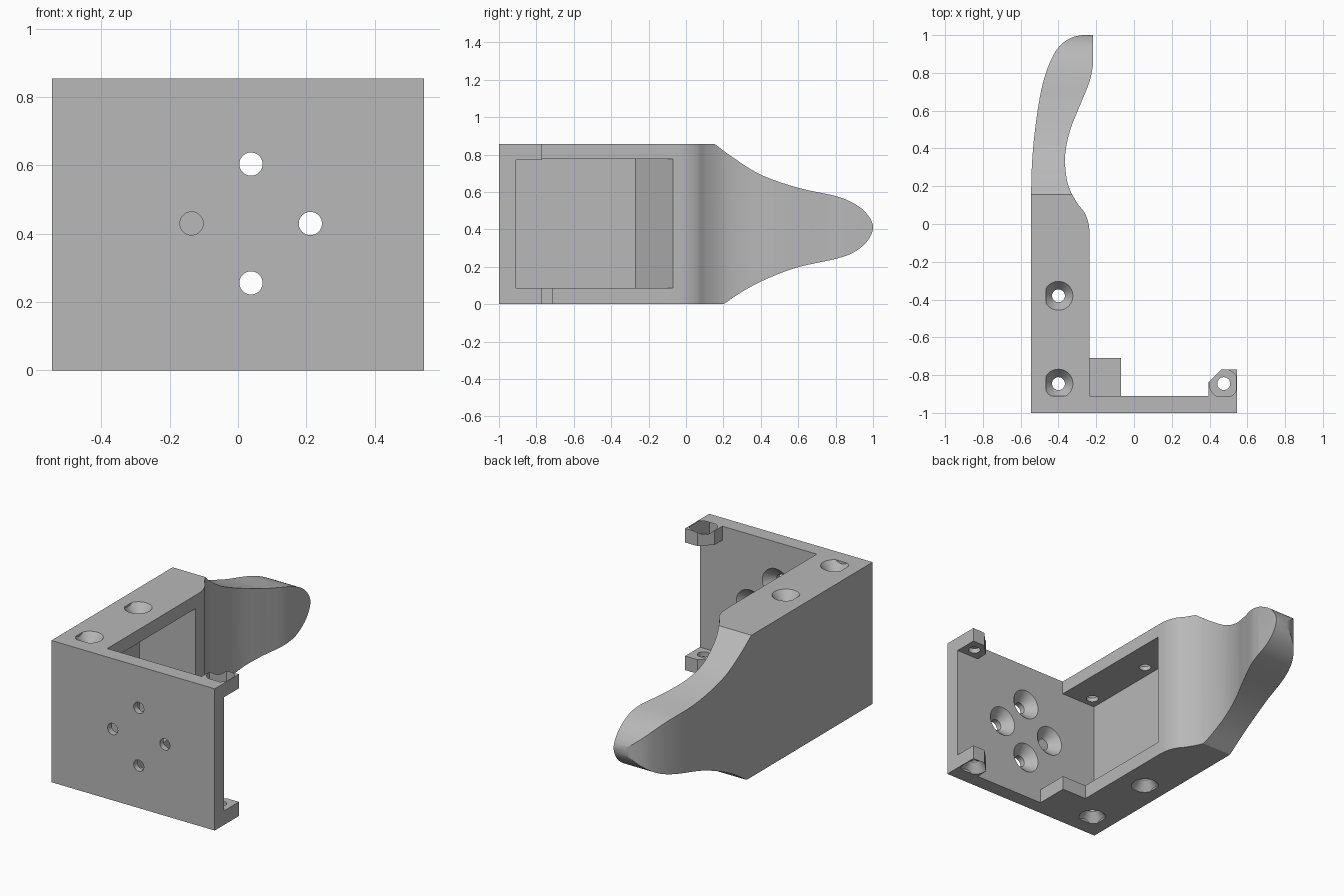
import bpy, bmesh, math
from mathutils import Matrix, Vector

if "Cube" in bpy.data.objects:
    bpy.data.objects.remove(bpy.data.objects["Cube"], do_unlink=True)

H = 0.855          # overall height
WALL = 0.085       # flange and boss thickness
BACK = -0.91       # rear face of the front plate
FLOOR = -0.467     # depth of the arm pocket

grey = bpy.data.materials.new("plain grey")
grey.use_nodes = True
grey.diffuse_color = (0.48, 0.48, 0.48, 1)
grey.node_tree.nodes["Principled BSDF"].inputs["Base Color"].default_value = grey.diffuse_color


def spline(points, steps=7):
    """Smooth curve through the given points."""
    pts = [Vector(p) for p in points]
    pts = [2 * pts[0] - pts[1]] + pts + [2 * pts[-1] - pts[-2]]
    out = []
    for a, b, c, d in zip(pts, pts[1:], pts[2:], pts[3:]):
        for i in range(steps):
            t = i / steps
            out.append(0.5 * (2 * b + (c - a) * t + (2 * a - 5 * b + 4 * c - d) * t ** 2
                              + (3 * b - a - 3 * c + d) * t ** 3))
    return [tuple(p) for p in out] + [tuple(points[-1])]


def finish(name, bm):
    bmesh.ops.recalc_face_normals(bm, faces=bm.faces)
    mesh = bpy.data.meshes.new(name)
    bm.to_mesh(mesh)
    bm.free()
    mesh.materials.append(grey)
    ob = bpy.data.objects.new(name, mesh)
    bpy.context.collection.objects.link(ob)
    return ob


def prism(name, outline, low, high, axis="z"):
    """Extrude an xy outline along z, or a yz outline along x."""
    bm = bmesh.new()
    place = (lambda u, v: (u, v, low)) if axis == "z" else (lambda u, v: (low, u, v))
    face = bm.faces.new([bm.verts.new(place(u, v)) for u, v in outline])
    grown = bmesh.ops.extrude_face_region(bm, geom=[face])["geom"]
    move = Vector((0, 0, high - low) if axis == "z" else (high - low, 0, 0))
    bmesh.ops.translate(bm, verts=[g for g in grown if isinstance(g, bmesh.types.BMVert)], vec=move)
    return finish(name, bm)


def box(name, x0, x1, y0, y1, z0, z1):
    return prism(name, [(x0, y0), (x1, y0), (x1, y1), (x0, y1)], z0, z1)


def cone(name, r_start, r_end, start, end):
    a, b = Vector(start), Vector(end)
    turn = (b - a).to_track_quat("Z", "Y").to_matrix().to_4x4()
    bm = bmesh.new()
    bmesh.ops.create_cone(bm, cap_ends=True, segments=40, radius1=r_start, radius2=r_end,
                          depth=(b - a).length, matrix=Matrix.Translation((a + b) / 2) @ turn)
    return finish(name, bm)


def combine(target, tool, operation):
    """Apply a boolean and remove the helper object."""
    tool.hide_render = True
    mod = target.modifiers.new("combine", "BOOLEAN")
    mod.operation, mod.solver, mod.object = operation, "EXACT", tool
    graph = bpy.context.evaluated_depsgraph_get()
    graph.update()
    mesh = bpy.data.meshes.new_from_object(target.evaluated_get(graph))
    target.modifiers.clear()
    target.data = mesh
    bpy.data.objects.remove(tool, do_unlink=True)


# Plan outline: front plate, side arm and curved lever
outer = spline([(-0.545, 0.155), (-0.54, 0.32), (-0.524, 0.5), (-0.493, 0.7), (-0.452, 0.84),
                (-0.40, 0.935), (-0.34, 0.982), (-0.28, 0.999), (-0.217, 1.0)])
inner = spline([(-0.217, 0.84), (-0.235, 0.755), (-0.285, 0.63), (-0.337, 0.5), (-0.363, 0.38),
                (-0.362, 0.28), (-0.343, 0.19), (-0.30, 0.11), (-0.262, 0.06), (-0.24, 0.0),
                (-0.235, -0.06)])
plan = [(-0.545, -1)] + outer + inner + [(-0.235, BACK), (0.545, BACK), (0.545, -1)]
bracket = prism("bracket", plan, 0, H)

# Side outline: full height, then tapering to a rounded tip
tip = spline([(0.155, H), (0.25, 0.785), (0.4, 0.692), (0.6, 0.622), (0.8, 0.578), (0.9, 0.537),
              (0.965, 0.485), (1.0, 0.415), (0.972, 0.34), (0.9, 0.279), (0.8, 0.242),
              (0.6, 0.198), (0.45, 0.143), (0.32, 0.078), (0.2, 0)])
side = [(-1.1, 0), (-1.1, H)] + tip
combine(bracket, prism("side_taper", side, -0.7, 0.7, "x"), "INTERSECT")

# Corner bosses and the lower tab
boss = [(0.395, -0.95), (0.545, -0.95), (0.545, -0.77), (0.463, -0.77), (0.395, -0.838)]
for low in (0, H - WALL):
    combine(bracket, prism("corner_boss", boss, low, low + WALL), "UNION")
combine(bracket, box("lower_tab", -0.3, -0.07, -0.95, -0.71, 0, WALL), "UNION")

# Pocket in the arm with a sloping rear end
pocket = [(FLOOR, BACK), (-0.2, BACK), (-0.2, -0.07), (-0.235, -0.07), (FLOOR, -0.27)]
combine(bracket, prism("pocket", pocket, WALL, H - 0.08), "DIFFERENCE")

# Vertical screw holes, countersunk above and below
for x, y, x0, x1 in ((-0.4, -0.38, FLOOR, 0), (-0.4, -0.845, FLOOR, 0), (0.475, -0.845, 0, 0.54)):
    combine(bracket, cone("screw_hole", 0.034, 0.034, (x, y, -0.1), (x, y, 1)), "DIFFERENCE")
    for face, inside in ((0, 0.055), (H, H - 0.055)):
        outside = face + (face - inside) * 0.2
        sink = cone("countersink", 0.085, 0.034, (x, y, outside), (x, y, inside))
        combine(sink, box("sink_limit", x0, x1, BACK, 0, -0.1, 1), "INTERSECT")
        combine(bracket, sink, "DIFFERENCE")

# Four plate holes, countersunk from behind
for i in range(4):
    x = 0.038 + 0.174 * math.cos(i * math.pi / 2)
    z = 0.43 + 0.174 * math.sin(i * math.pi / 2)
    combine(bracket, cone("plate_hole", 0.034, 0.034, (x, -1.1, z), (x, -0.8, z)), "DIFFERENCE")
    combine(bracket, cone("plate_sink", 0.1, 0.034, (x, BACK + 0.01, z), (x, BACK - 0.055, z)),
            "DIFFERENCE")

# Smooth curves with crisp edges
bpy.ops.object.select_all(action="DESELECT")
bracket.select_set(True)
bpy.context.view_layer.objects.active = bracket
bpy.ops.object.shade_smooth_by_angle(angle=math.radians(25))
